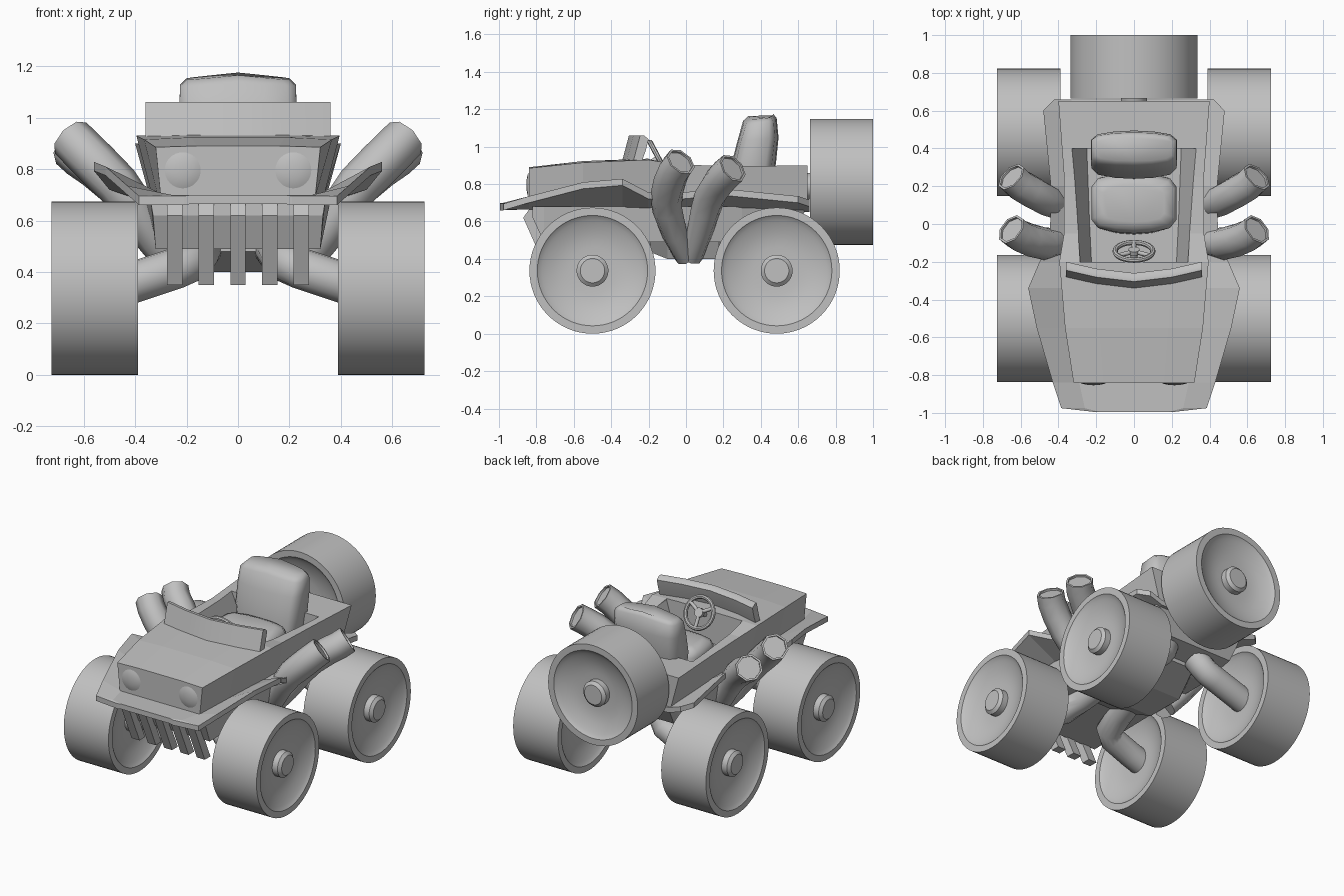
import bpy, bmesh, math
from mathutils import Vector, Matrix

old = bpy.data.objects.get("Cube")
if old:
    bpy.data.objects.remove(old, do_unlink=True)

grey = bpy.data.materials.new("plain_grey")
grey.use_nodes = True
grey.diffuse_color = (0.53, 0.53, 0.53, 1)
grey.node_tree.nodes["Principled BSDF"].inputs["Base Color"].default_value = (0.53, 0.53, 0.53, 1)


def finish(name, bm, smooth=None):
    """Turn a bmesh into a named object, optionally smooth shaded."""
    bmesh.ops.remove_doubles(bm, verts=bm.verts, dist=1e-5)
    bmesh.ops.recalc_face_normals(bm, faces=bm.faces)
    mesh = bpy.data.meshes.new(name)
    bm.to_mesh(mesh)
    bm.free()
    mesh.materials.append(grey)
    ob = bpy.data.objects.new(name, mesh)
    bpy.context.collection.objects.link(ob)
    bpy.ops.object.select_all(action='DESELECT')
    ob.select_set(True)
    bpy.context.view_layer.objects.active = ob
    if smooth:
        bpy.ops.object.shade_smooth_by_angle(angle=math.radians(smooth))
    return ob


def loft(name, rings, smooth=None):
    """Skin closed rings of equal point count and cap both ends."""
    bm = bmesh.new()
    loops = [[bm.verts.new(p) for p in ring] for ring in rings]
    n = len(loops[0])
    for a, b in zip(loops, loops[1:]):
        for i in range(n):
            bm.faces.new((a[i], a[(i + 1) % n], b[(i + 1) % n], b[i]))
    bm.faces.new(loops[0])
    bm.faces.new(loops[-1])
    return finish(name, bm, smooth)


def hull(name, stations):
    """Symmetric loft along y; each station is y and a half section of (x, z)."""
    return loft(name, [[(x, y, z) for x, z in half] + [(-x, y, z) for x, z in reversed(half)]
                       for y, half in stations])


def tube(name, path, radii, sides=10, hollow=False):
    pts = [Vector(p) for p in path]
    rings = []
    for i, p in enumerate(pts):
        t = (pts[min(i + 1, len(pts) - 1)] - pts[max(i - 1, 0)]).normalized()
        u = t.cross(Vector((0, 1, 0))).normalized()
        v = t.cross(u)
        ang = [2 * math.pi * k / sides for k in range(sides)]
        rings.append([p + radii[i] * (u * math.cos(a) + v * math.sin(a)) for a in ang])
    if hollow:
        end = rings[-1]
        lip = [pts[-1].lerp(q, 0.85) for q in end]
        rings += [lip, [q - t * 0.012 for q in lip]]
    return loft(name, rings, 60)


def lathe(name, profile, matrix, steps=64):
    bm = bmesh.new()
    vs = [bm.verts.new((r, 0, z)) for r, z in profile]
    es = [bm.edges.new(e) for e in zip(vs, vs[1:])]
    bmesh.ops.spin(bm, geom=vs + es, cent=(0, 0, 0), axis=(0, 0, 1),
                   angle=2 * math.pi, steps=steps)
    bm.transform(matrix)
    return finish(name, bm, 30)


# Wheels: dished on both faces, raised hub cap on the outer face
dish = [(.085 + .205 * t, .11 + .053 * t ** 2.3) for t in (0, .2, .4, .6, .8, .9, 1)]
rim_edge = [(.295, .168), (.337, .168)]
profile = [(0, .167), (.065, .167), (.085, .15)] + dish + rim_edge
profile += [(r, -z) for r, z in reversed(dish + rim_edge)] + [(0, -.105)]
for side, label in ((1, "left"), (-1, "right")):
    for y, end, shift in ((-.5, "front", .38), (.485, "rear", -.04)):
        turn = Matrix.Rotation(side * math.pi / 2, 4, 'Y')
        lathe(f"{end}_{label}_wheel", profile, Matrix.Translation((side * .557, y, .337)) @ turn)
        # Suspension arm, straight out of the wheel then bent into the hull
        tube(f"{end}_{label}_arm",
             [(side * x, y + shift * f, z) for x, f, z in (
                 (.48, 0, .335), (.39, 0, .365), (.24, .02, .415),
                 (.18, .12, .44), (.15, .5, .48), (.12, 1, .53))], [.08] * 6, 16)
    # Exhaust pipes
    for end, path in (
            ("front", ((.24, 0, .41), (.33, -.06, .53), (.41, -.10, .66), (.47, -.105, .74),
                       (.55, -.085, .82), (.61, -.06, .88), (.65, -.028, .92))),
            ("rear", ((.24, .03, .41), (.33, .07, .53), (.41, .105, .66), (.47, .13, .74),
                      (.55, .175, .81), (.61, .21, .85), (.65, .25, .885)))):
        tube(f"{end}_{label}_exhaust", [(side * x, y, z) for x, y, z in path],
             [.06, .068, .08, .086, .088, .087, .086], 8, True)
lathe("spare_wheel", profile, Matrix.Translation((0, .832, .812)) @ Matrix.Rotation(-math.pi / 2, 4, 'X'))
tube("spare_mount", [(0, .5, .72), (.0, .62, .78), (0, .76, .81)], [.07] * 3, 12)

# Upper body: bonnet, cockpit sides and rear deck
body = hull("upper_body", [
    (y, [(b, zb), (w, zt), (w * .5, zt + crown)])
    for y, b, zb, w, zt, crown in (
        (-.84, .30, .69, .32, .885, .005), (-.55, .31, .69, .365, .915, .008),
        (-.2, .33, .68, .395, .93, .006), (-.05, .33, .68, .37, .905, 0),
        (.25, .33, .68, .37, .895, 0), (.65, .34, .68, .40, .90, 0))])
cutter = hull("cockpit_cutter", [
    (-.2, [(.225, .72), (.285, .92), (.285, 1.1)]), (0, [(.235, .72), (.30, .91), (.30, 1.1)]),
    (.4, [(.25, .72), (.33, .90), (.33, 1.1)])])
cut = body.modifiers.new("cockpit", 'BOOLEAN')
cut.operation, cut.object = 'DIFFERENCE', cutter
cut.solver = 'EXACT'
bpy.context.view_layer.objects.active = body
bpy.ops.object.modifier_apply(modifier="cockpit")
bpy.data.objects.remove(cutter, do_unlink=True)

# Flared skirt running round the body
hull("skirt", [
    (y, [(i, zi - .035), (w, zo - .035), (w, zo), (i, zi)])
    for y, i, zi, w, zo in (
        (-.995, .18, .70, .21, .695), (-.975, .26, .70, .385, .695), (-.84, .29, .70, .43, .735),
        (-.55, .31, .70, .515, .81), (-.34, .32, .70, .56, .828), (-.2, .32, .695, .50, .755),
        (-.08, .32, .695, .445, .75), (.2, .32, .70, .44, .775), (.6, .33, .69, .48, .735),
        (.66, .33, .685, .42, .715))])

# Lower hull and belly
hull("lower_hull", [
    (y, [(b, zb), (w, .68)])
    for y, b, zb, w in ((-.82, .33, .62, .34), (-.76, .32, .49, .34), (-.1, .31, .49, .36),
                        (.3, .31, .49, .36), (.56, .30, .53, .36), (.64, .32, .66, .36))])
hull("belly", [
    (y, [(w, z), (w + .06, .52)])
    for y, w, z in ((-.3, .14, .48), (-.1, .22, .40), (.17, .22, .40), (.4, .14, .48))])

# Bent grille bars
for i in range(5):
    x = (i - 2) * .123
    loft(f"grille_bar_{i + 1}", [
        [(x + sx * .03, y + sy, z) for sx, sy in ((-1, 0), (1, 0), (1, .06), (-1, .06))]
        for y, z in ((-.80, .72), (-.87, .62), (-.75, .35))])

# Headlights: shallow domes on the nose
for side, label in ((1, "left"), (-1, "right")):
    dome = [(.07, 0), (.055, .006), (.03, .011), (0, .013)]
    lathe(f"{label}_headlight", dome,
          Matrix.Translation((side * .215, -.841, .795)) @ Matrix.Rotation(math.pi / 2, 4, 'X'), 32)

# Windscreen: bowed, tilted bar with a rounded back
rings = []
for x in (-.36, -.2, 0, .2, .36):
    bow = -.06 * (1 - (abs(x) / .36) ** 1.6)
    rings.append([(x, y + bow, z) for y, z in
                  ((-.285, .91), (-.245, 1.06), (-.225, 1.06), (-.2, 1.04), (-.215, .98), (-.24, .91))])
loft("windscreen", rings, 50)


def cushion(name, sections):
    """Padded block: stations of centre y, z, half width, half depth and tilt."""
    rings = []
    for y, z, w, d, tilt in sections:
        c, s = math.cos(tilt), math.sin(tilt)
        shape = ((-1, -.6), (-.85, -.9), (-.45, -1.05), (0, -1.1), (.45, -1.05), (.85, -.9),
                 (1, -.6), (1, .6), (.85, .9), (.45, 1.05), (0, 1.1), (-.45, 1.05),
                 (-.85, .9), (-1, .6))
        rings.append([(a * w, y + b * d * c, z + b * d * s + .02 * (1 - abs(a)) * (z > 1.1))
                      for a, b in shape])
    return loft(name, rings, 75)


# Seat: base and backrest
cushion("seat_base", [(.11, .72, .21, .15, 0), (.11, .82, .225, .145, 0),
                      (.11, .86, .21, .125, 0), (.11, .875, .16, .09, 0)])
cushion("seat_back", [(.34, .74, .20, .09, 0), (.36, .90, .225, .11, .06),
                      (.385, 1.04, .228, .10, .08), (.395, 1.125, .225, .082, .08),
                      (.40, 1.15, .20, .06, .08)])

# Steering wheel: rim, spokes, hub and column
tilt = Matrix.Translation((0, -.145, .935)) @ Matrix.Rotation(math.radians(-62), 4, 'X')
rim = [(.10 + .014 * math.cos(a * math.pi / 4), .014 * math.sin(a * math.pi / 4)) for a in range(9)]
lathe("steering_rim", rim, tilt, 32)
lathe("steering_hub", [(0, -.012), (.03, -.012), (.03, .012), (0, .012)], tilt, 16)
for k in range(3):
    a = math.radians(90 + 120 * k)
    tube(f"steering_spoke_{k + 1}",
         [tilt @ Vector((r * math.cos(a), r * math.sin(a), 0)) for r in (.02, .1)], [.012] * 2, 8)
tube("steering_column", [tilt @ Vector((0, 0, h)) for h in (0, -.12)], [.018] * 2, 8)
